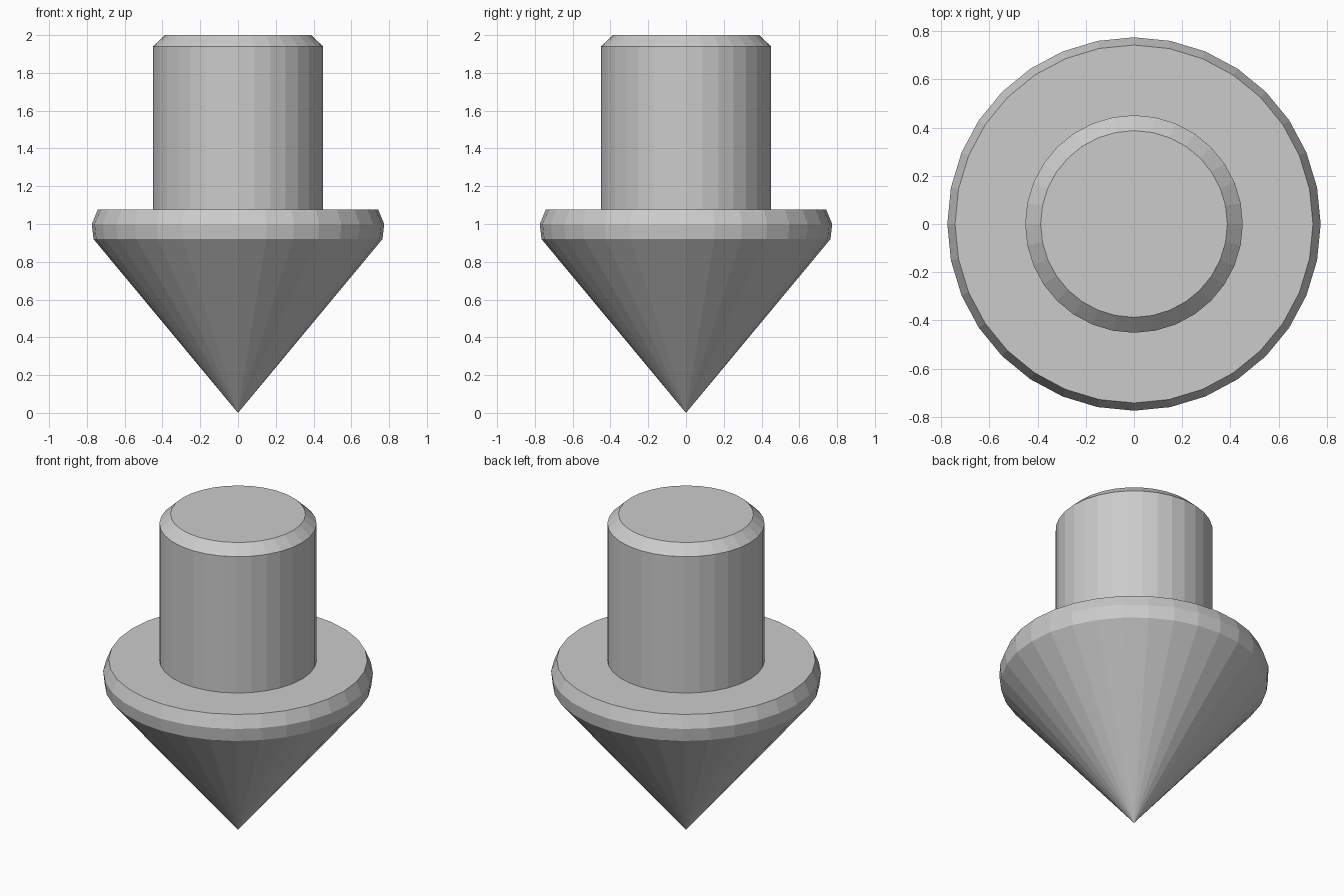
import bpy, bmesh
from math import cos, sin, tau

if "Cube" in bpy.data.objects:
    bpy.data.objects.remove(bpy.data.objects["Cube"])

SIDES = 32


def revolve(name, profile):
    """Spin (radius, z) points, bottom to top, into a closed flat-shaded solid."""
    bm = bmesh.new()
    tip = bm.verts.new((0, 0, profile[0][1]))
    rings = [[bm.verts.new((r * cos(tau * i / SIDES), r * sin(tau * i / SIDES), z))
              for i in range(SIDES)] for r, z in profile[1:]]
    for i in range(SIDES):
        j = (i + 1) % SIDES
        bm.faces.new((tip, rings[0][j], rings[0][i]))
        for low, high in zip(rings, rings[1:]):
            bm.faces.new((low[i], low[j], high[j], high[i]))
    bm.faces.new(rings[-1])
    bmesh.ops.recalc_face_normals(bm, faces=bm.faces)
    mesh = bpy.data.meshes.new(name)
    bm.to_mesh(mesh)
    bm.free()
    obj = bpy.data.objects.new(name, mesh)
    bpy.context.collection.objects.link(obj)
    return obj


# Pointed cone, bevelled collar, and shaft with a chamfered top
revolve("pointed_peg", [
    (0, 0),
    (0.765, 0.92), (0.774, 1.0), (0.742, 1.077),
    (0.451, 1.077), (0.451, 1.94), (0.387, 2.0),
])
